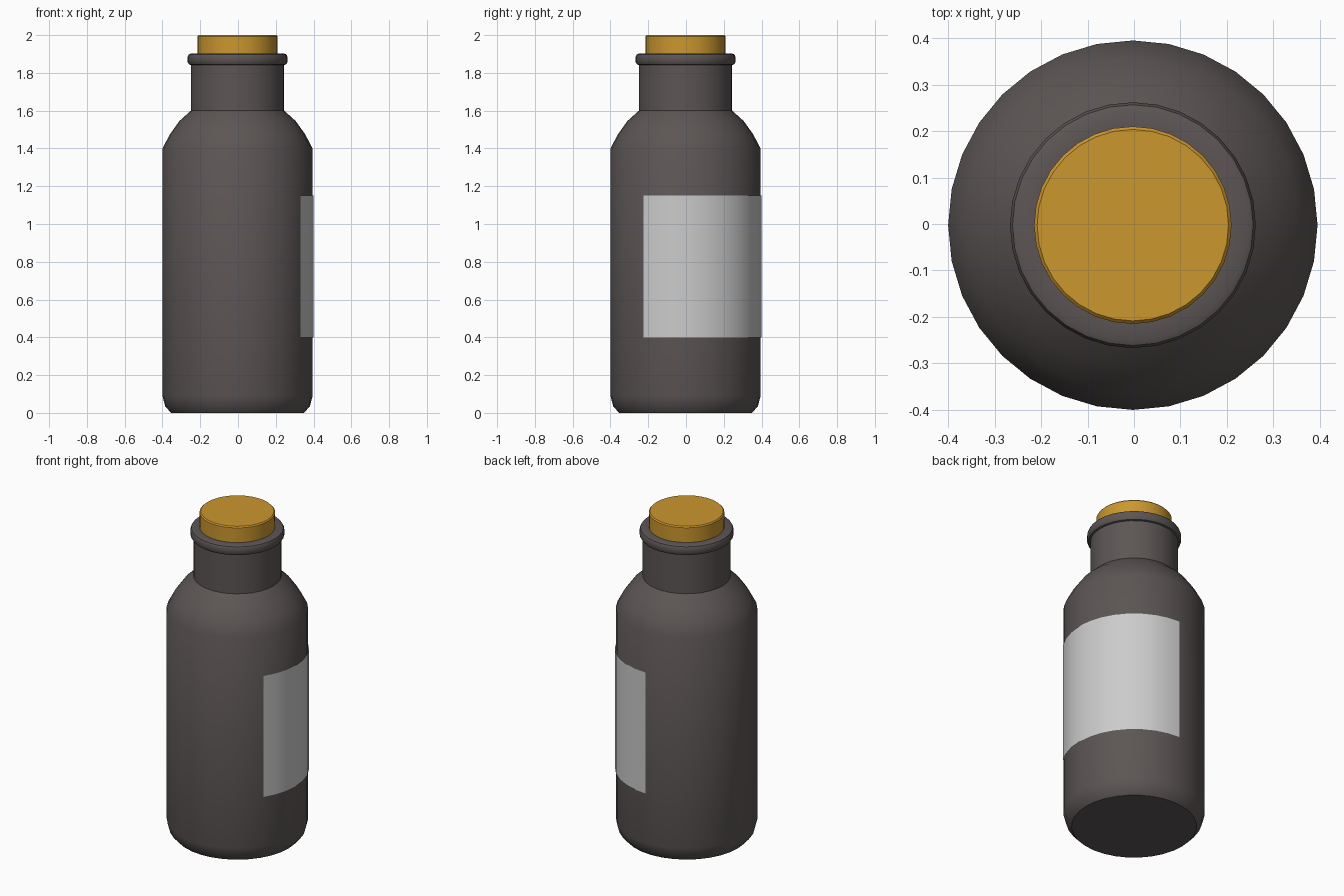
import bpy, bmesh
from math import cos, sin, radians, tau

if "Cube" in bpy.data.objects:
    bpy.data.objects.remove(bpy.data.objects["Cube"])

SIDES = 32
CX = CY = -0.0025   # bottle axis, offset slightly by the label on one side


def material(name, rgb):
    m = bpy.data.materials.new(name)
    m.diffuse_color = (*rgb, 1)
    m.use_nodes = True
    m.node_tree.nodes["Principled BSDF"].inputs["Base Color"].default_value = m.diffuse_color
    return m


def sweep(name, profile, start=0.0, steps=SIDES, closed=True, mat=None, angle=35):
    """Turn a (radius, z) profile around the bottle axis."""
    bm = bmesh.new()
    count = steps if closed else steps + 1
    cols = []
    for i in range(count):
        a = start + tau * i / SIDES
        cols.append([bm.verts.new((r * cos(a), r * sin(a), z)) for r, z in profile])
    for i in range(steps):
        p, q = cols[i], cols[(i + 1) % count]
        for j in range(len(profile) - 1):
            bm.faces.new((p[j], q[j], q[j + 1], p[j + 1]))
    if closed:  # end caps
        bm.faces.new([c[0] for c in reversed(cols)])
        bm.faces.new([c[-1] for c in cols])
    mesh = bpy.data.meshes.new(name)
    bm.to_mesh(mesh)
    bm.free()
    ob = bpy.data.objects.new(name, mesh)
    ob.location = (CX, CY, 0)
    bpy.context.collection.objects.link(ob)
    if mat:
        mesh.materials.append(mat)
    bpy.ops.object.select_all(action='DESELECT')
    ob.select_set(True)
    bpy.context.view_layer.objects.active = ob
    bpy.ops.object.shade_smooth_by_angle(angle=radians(angle))
    return ob


glass = material("dark_glass", (0.107, 0.092, 0.09))
cork = material("cork", (0.6, 0.31, 0.028))

# Bottle: base, body, shoulder, neck, rounded lip and mouth
sweep("bottle", [
    (0.352, 0), (0.383, 0.035), (0.3975, 0.09), (0.3975, 1.4),
    (0.358, 1.475), (0.308, 1.545), (0.247, 1.6), (0.247, 1.842),
    (0.257, 1.845), (0.2645, 1.857), (0.2645, 1.885), (0.259, 1.897),
    (0.248, 1.902), (0.212, 1.902), (0.212, 1.8)], mat=glass)

# Stopper with a narrow bevel at the top
sweep("stopper", [(0.2115, 1.8), (0.2125, 1.993), (0.206, 2.0)], mat=cork, angle=30)

# Label: a thin sheet wrapped around the right side
sweep("label", [(0.4025, 0.4), (0.4025, 1.15)],
      start=radians(-33.75), steps=11, closed=False)
